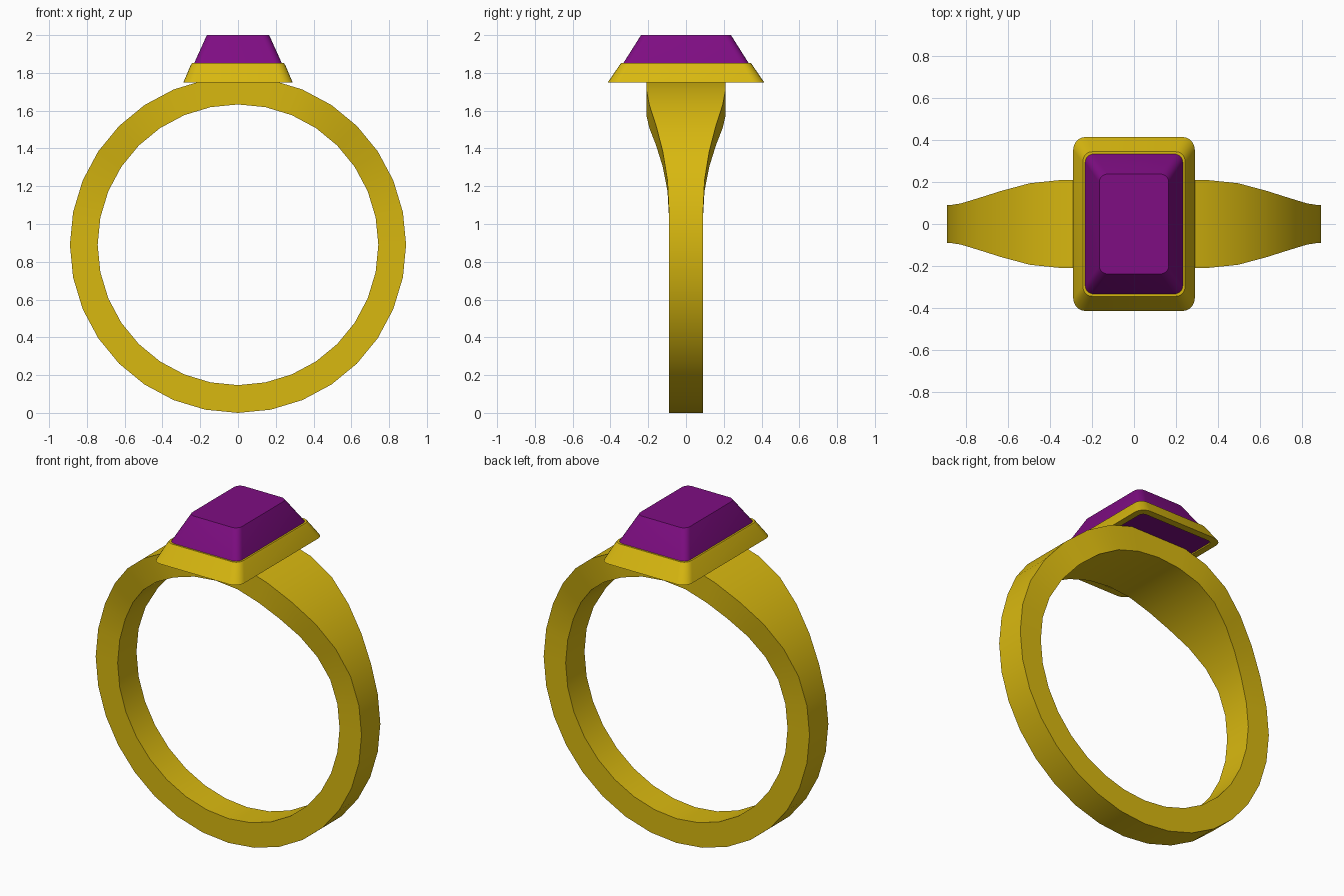
import bpy, bmesh, math

if "Cube" in bpy.data.objects:
    bpy.data.objects.remove(bpy.data.objects["Cube"])


def material(name, rgb):
    m = bpy.data.materials.new(name)
    m.diffuse_color = (*rgb, 1)
    m.use_nodes = True
    m.node_tree.nodes["Principled BSDF"].inputs["Base Color"].default_value = m.diffuse_color
    return m


gold = material("gold", (0.69, 0.48, 0.005))
purple = material("purple", (0.21, 0.004, 0.225))


def finish(name, bm, mat, angle=30):
    bmesh.ops.recalc_face_normals(bm, faces=bm.faces)
    me = bpy.data.meshes.new(name)
    bm.to_mesh(me)
    bm.free()
    me.materials.append(mat)
    ob = bpy.data.objects.new(name, me)
    bpy.context.collection.objects.link(ob)
    bpy.ops.object.select_all(action='DESELECT')
    ob.select_set(True)
    bpy.context.view_layer.objects.active = ob
    bpy.ops.object.shade_smooth_by_angle(angle=math.radians(angle))
    return ob


def bridge(bm, a, b):
    n = len(a)
    for i in range(n):
        j = (i + 1) % n
        bm.faces.new((a[i], a[j], b[j], b[i]))


def rounded_rect(bm, hx, hy, r, z, steps=5):
    # one loop of vertices around a rounded rectangle
    loop = []
    for q, (sx, sy) in enumerate(((1, 1), (-1, 1), (-1, -1), (1, -1))):
        for k in range(steps + 1):
            a = math.pi / 2 * (q + k / steps)
            loop.append(bm.verts.new((sx * (hx - r) + r * math.cos(a),
                                      sy * (hy - r) + r * math.sin(a), z)))
    return loop


# Band: 32-sided ring that widens towards the setting
CZ, R_OUT, R_IN, N = 0.89, 0.89, 0.743, 32
WIDTHS = [0.09, 0.09, 0.098, 0.123, 0.158, 0.194, 0.21, 0.21, 0.21]
bm = bmesh.new()
sections = []
for i in range(N):
    a = 2 * math.pi * i / N
    step = i if i <= 8 else 16 - i          # steps above the horizontal
    w = WIDTHS[max(0, step)]
    sections.append([bm.verts.new((r * math.cos(a), y, CZ + r * math.sin(a)))
                     for r, y in ((R_OUT, -w), (R_OUT, w), (R_IN, w), (R_IN, -w))])
for i in range(N):
    bridge(bm, sections[i], sections[(i + 1) % N])
finish("band", bm, gold)

# Setting: flared rectangular collar, open in the middle
bm = bmesh.new()
loops = [rounded_rect(bm, *p) for p in (
    (0.289, 0.414, 0.06, 1.75),
    (0.25, 0.351, 0.05, 1.842),
    (0.243, 0.344, 0.045, 1.852),
    (0.232, 0.333, 0.04, 1.852),
    (0.25, 0.37, 0.03, 1.75))]
for i in range(len(loops)):
    bridge(bm, loops[i], loops[(i + 1) % len(loops)])
finish("setting", bm, gold)

# Gem: tapered block with a flat table on top
bm = bmesh.new()
loops = [rounded_rect(bm, *p) for p in (
    (0.252, 0.372, 0.03, 1.757),
    (0.235, 0.336, 0.04, 1.845),
    (0.165, 0.238, 0.04, 2.0))]
bridge(bm, loops[0], loops[1])
bridge(bm, loops[1], loops[2])
bm.faces.new(loops[0])
bm.faces.new(loops[2])
finish("gem", bm, purple)
